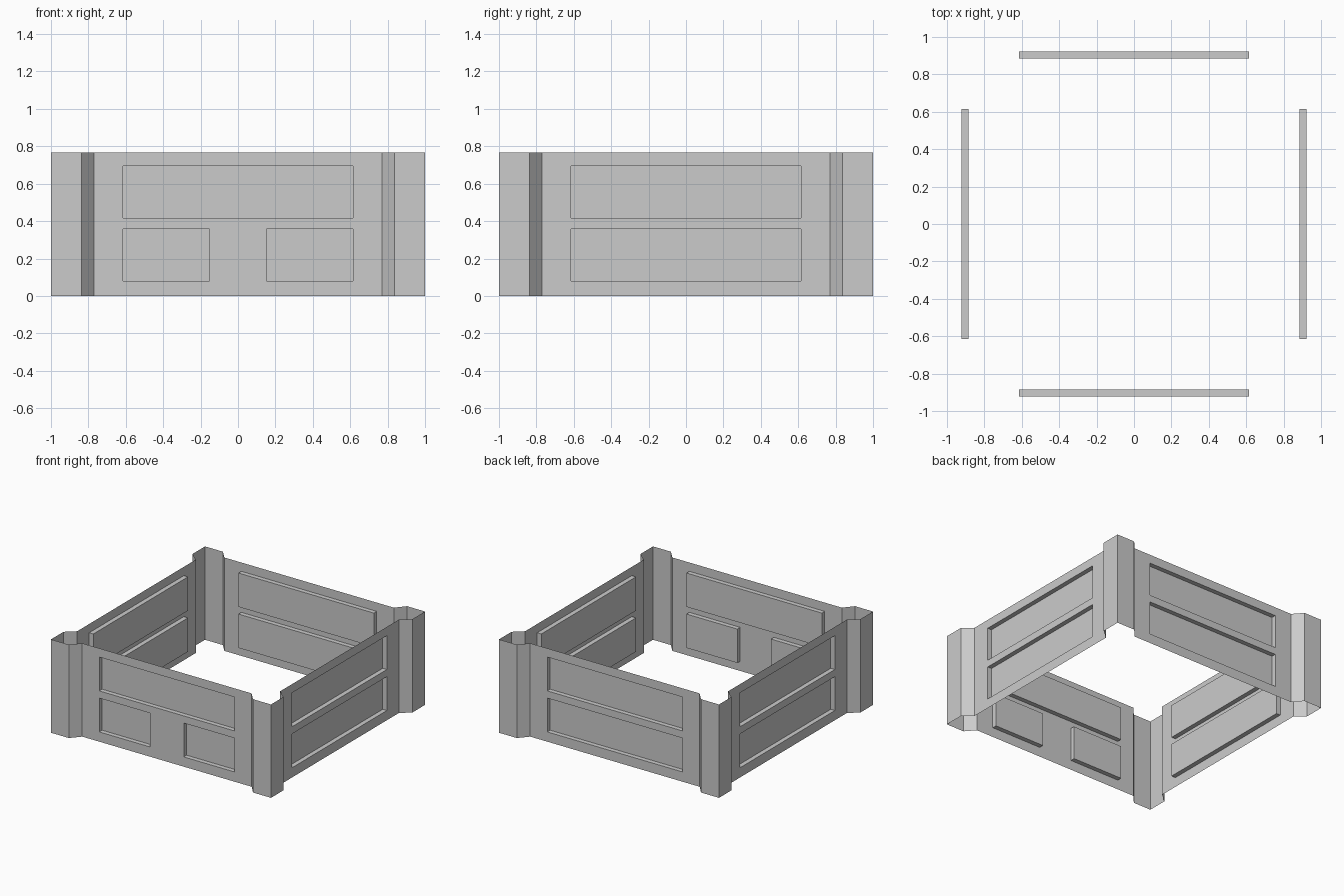
import bpy, bmesh
from math import pi
from mathutils import Matrix, Vector

if "Cube" in bpy.data.objects:
    bpy.data.objects.remove(bpy.data.objects["Cube"])

H = 0.767            # height
WALL = 0.9225        # distance of wall face from centre
DEPTH = 0.0375       # panel recess depth
XS = [-0.77, -0.615, -0.153, 0.153, 0.615, 0.77]
ZS = [0, 0.08, 0.358, 0.417, 0.695, H]


def finish(bm, name, angle):
    bm.transform(Matrix.Rotation(angle, 4, 'Z'))
    me = bpy.data.meshes.new(name)
    bm.to_mesh(me)
    bm.free()
    ob = bpy.data.objects.new(name, me)
    bpy.context.collection.objects.link(ob)


def wall(name, angle, panels):
    """Thin wall sheet with recessed panels; panels are sets of (column, row) cells."""
    bm = bmesh.new()
    grid = [[bm.verts.new((x, -WALL, z)) for z in ZS] for x in XS]
    recessed = []
    for i in range(len(XS) - 1):
        for j in range(len(ZS) - 1):
            f = bm.faces.new((grid[i][j], grid[i + 1][j], grid[i + 1][j + 1], grid[i][j + 1]))
            if (i, j) in panels:
                recessed.append(f)
    res = bmesh.ops.extrude_face_region(bm, geom=recessed)
    moved = [g for g in res['geom'] if isinstance(g, bmesh.types.BMVert)]
    bmesh.ops.translate(bm, verts=moved, vec=(0, DEPTH, 0))
    left = [f for f in recessed if f.is_valid]
    if left:
        bmesh.ops.delete(bm, geom=left, context='FACES')
    bm.normal_update()
    finish(bm, name, angle)


def corner_post(name, angle):
    """Open corner profile pulled up to full height."""
    profile = [(0.77, -WALL), (0.837, -1), (1, -1), (1, -0.837), (WALL, -0.77)]
    bm = bmesh.new()
    low = [bm.verts.new((x, y, 0)) for x, y in profile]
    top = [bm.verts.new((x, y, H)) for x, y in profile]
    for k in range(len(profile) - 1):
        bm.faces.new((low[k], low[k + 1], top[k + 1], top[k]))
    bm.normal_update()
    finish(bm, name, angle)


upper = {(1, 3), (2, 3), (3, 3)}
lower_full = {(1, 1), (2, 1), (3, 1)}
lower_split = {(1, 1), (3, 1)}

# Walls: the front has a split lower panel, the others have full ones
for k, side in enumerate(("front", "right", "back", "left")):
    wall(side + "_wall", k * pi / 2, upper | (lower_split if k == 0 else lower_full))

# Corner posts
for k, place in enumerate(("front_right", "back_right", "back_left", "front_left")):
    corner_post(place + "_post", k * pi / 2)
